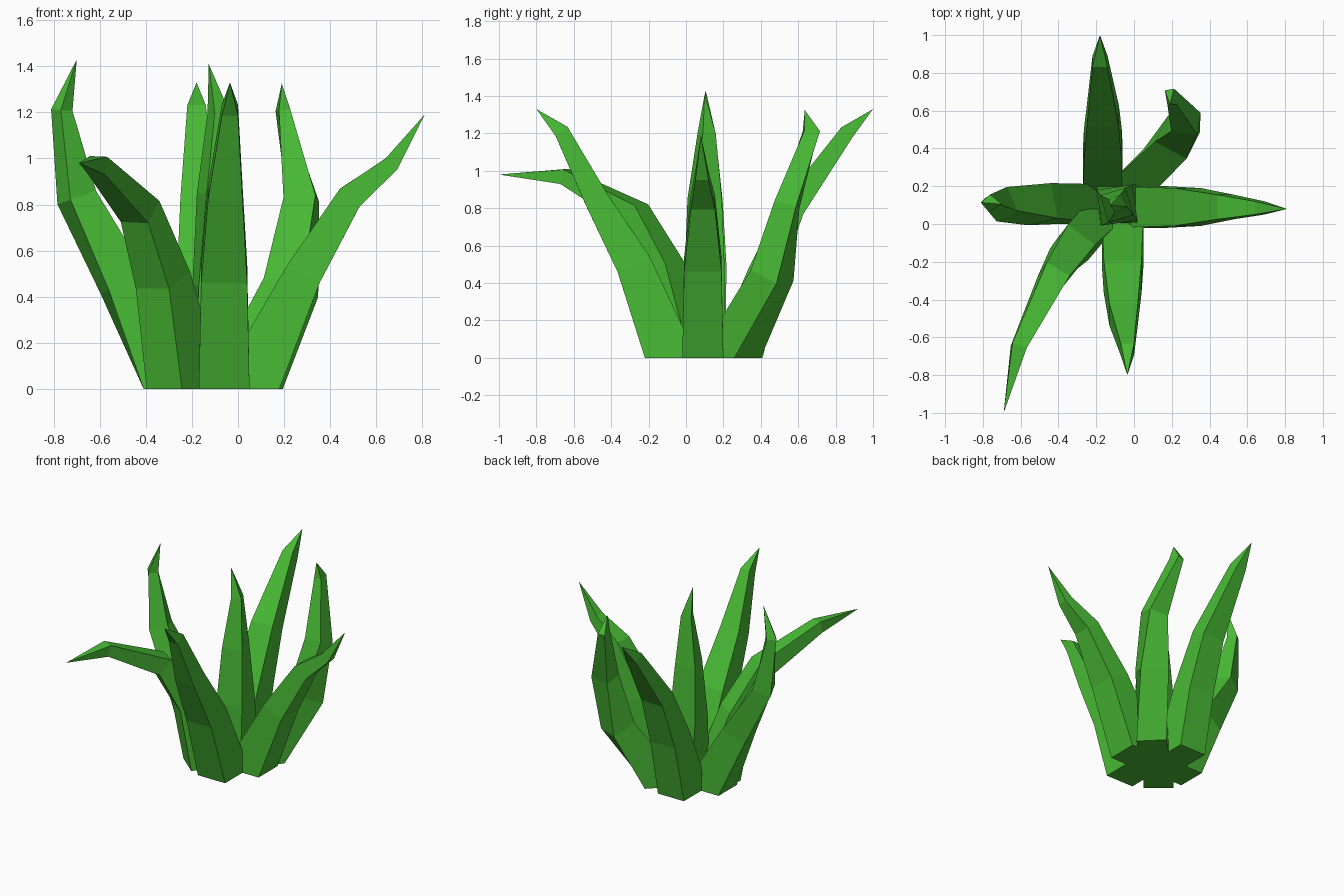
import bpy, bmesh
from math import radians, cos, sin
from mathutils import Vector

if "Cube" in bpy.data.objects:
    bpy.data.objects.remove(bpy.data.objects["Cube"])

green = bpy.data.materials.new("leaf_green")
green.diffuse_color = (0.065, 0.49, 0.035, 1)
green.use_nodes = True
green.node_tree.nodes["Principled BSDF"].inputs["Base Color"].default_value = green.diffuse_color


def leaf(name, az0, az1, base, rings, tip):
    """Four-sided blade. base: (x, y, width, depth) centre on the ground;
    rings: (x, y, z, width, thickness); az0 -> az1: facing angle, root to tip."""
    bm = bmesh.new()
    path = [Vector((base[0], base[1], 0))] + [Vector(r[:3]) for r in rings] + [Vector(tip)]
    size = [base[2:]] + [r[3:] for r in rings]
    loops = []
    for i, (w, t) in enumerate(size):
        a = radians(az0 + (az1 - az0) * i / (len(size) - 1))
        out, side = Vector((cos(a), sin(a), 0)), Vector((-sin(a), cos(a), 0))
        if i:
            d0 = (path[i] - path[i - 1]).normalized()
            d1 = (path[i + 1] - path[i]).normalized()
            tan = (d0 + d1).normalized()
            side = (side - tan * side.dot(tan)).normalized()
            out = side.cross(tan)
        loops.append([bm.verts.new(path[i] + side * w / 2 * s + out * t / 2 * o)
                      for s, o in ((-1, 1), (1, 1), (1, -1), (-1, -1))])
    end = bm.verts.new(tip)
    bm.faces.new(loops[0])
    for a, b in zip(loops, loops[1:]):
        for k in range(4):
            bm.faces.new((a[k], a[(k + 1) % 4], b[(k + 1) % 4], b[k]))
    for k in range(4):
        bm.faces.new((loops[-1][k], loops[-1][(k + 1) % 4], end))
    bmesh.ops.recalc_face_normals(bm, faces=bm.faces)
    me = bpy.data.meshes.new(name)
    bm.to_mesh(me)
    bm.free()
    me.materials.append(green)
    ob = bpy.data.objects.new(name, me)
    bpy.context.collection.objects.link(ob)


leaf("right_leaf", 0, 0, (.04, .09, .22, .28),
     [(.285, .09, .50, .20, .16), (.485, .09, .83, .13, .115), (.665, .085, .975, .07, .07)],
     (.81, .08, 1.19))
leaf("left_leaf", 180, 220, (-.27, .105, .21, .28),
     [(-.50, .105, .46, .19, .18), (-.70, .105, .83, .14, .13), (-.765, .11, 1.21, .066, .066)],
     (-.70, .105, 1.43))
leaf("back_leaf", 90, 90, (-.165, .27, .21, .28),
     [(-.165, .42, .45, .20, .18), (-.165, .57, .80, .17, .13), (-.18, .86, 1.205, .08, .08)],
     (-.18, 1.0, 1.33))
leaf("front_leaf", -90, -90, (-.06, -.08, .22, .28),
     [(-.06, -.28, .50, .20, .19), (-.055, -.48, .85, .15, .13), (-.035, -.665, 1.21, .07, .08)],
     (-.035, -.80, 1.33))
# curling leaf
leaf("back_right_leaf", 45, 100, (.025, .23, .20, .28),
     [(.23, .46, .44, .19, .17), (.275, .54, .82, .14, .12), (.195, .67, 1.21, .05, .085)],
     (.19, .635, 1.325))
# drooping leaf
leaf("front_left_leaf", 230, 240, (-.23, -.02, .20, .28),
     [(-.325, -.12, .47, .18, .17), (-.425, -.275, .77, .14, .13), (-.61, -.65, .97, .08, .08)],
     (-.69, -1.0, .98))
# upright centre leaf
leaf("centre_leaf", 0, 25, (-.085, .105, .21, .21),
     [(-.09, .10, .45, .19, .19), (-.09, .10, .85, .15, .14), (-.085, .11, 1.20, .075, .07)],
     (-.127, .10, 1.41))
